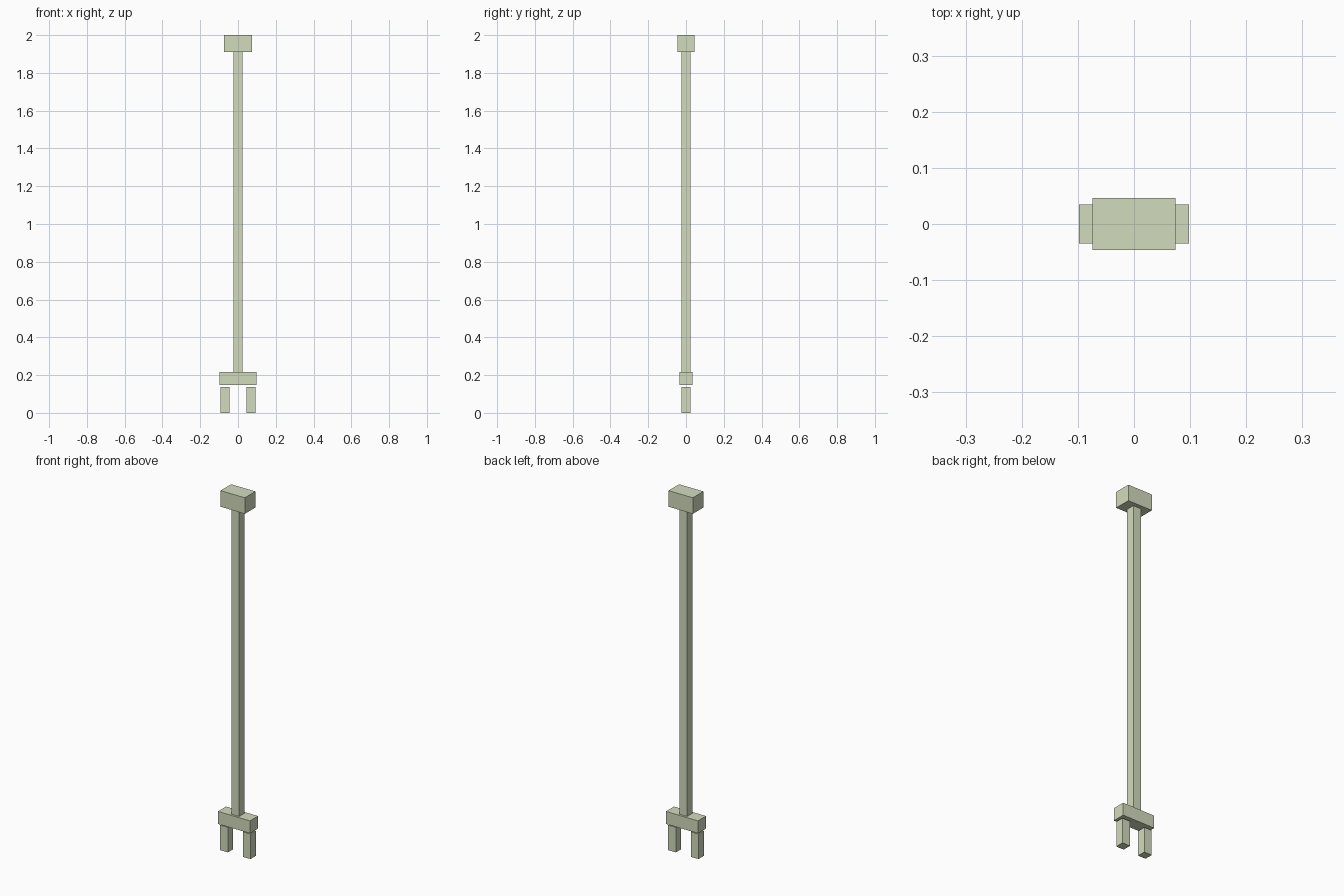
import bpy

if "Cube" in bpy.data.objects:
    bpy.data.objects.remove(bpy.data.objects["Cube"])

mat = bpy.data.materials.new("pale_green")
mat.diffuse_color = (0.65, 0.71, 0.51, 1)
mat.use_nodes = True
mat.node_tree.nodes["Principled BSDF"].inputs["Base Color"].default_value = mat.diffuse_color


def box(name, x, half_x, half_y, z0, z1):
    """Axis-aligned box centred on y = 0, spanning z0..z1."""
    bpy.ops.mesh.primitive_cube_add(size=1, location=(x, 0, (z0 + z1) / 2))
    obj = bpy.context.object
    obj.name = name
    obj.scale = (2 * half_x, 2 * half_y, z1 - z0)
    bpy.ops.object.transform_apply(location=False, rotation=False, scale=True)
    obj.data.materials.append(mat)
    return obj


# Block at the top
box("top_block", 0, 0.074, 0.046, 1.911, 2.0)

# Long square shaft
box("shaft", 0, 0.0235, 0.0235, 0.217, 1.911)

# Crossbar at the lower end
box("crossbar", 0, 0.098, 0.035, 0.148, 0.217)

# Pair of prongs, set just below the crossbar
for side, label in ((-1, "left"), (1, "right")):
    box(label + "_prong", side * 0.069, 0.0235, 0.0235, 0.0, 0.138)
